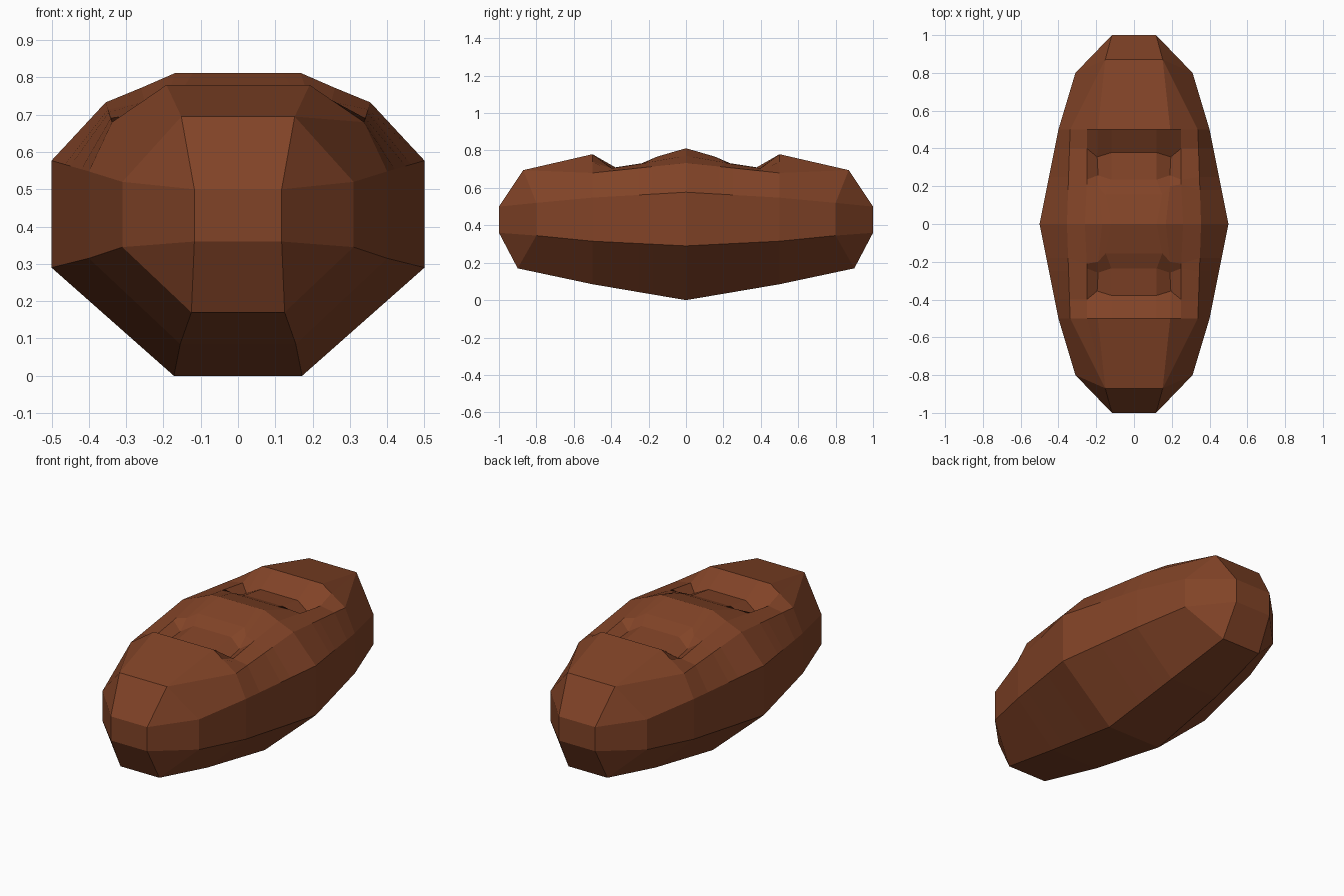
import bpy, bmesh

if "Cube" in bpy.data.objects:
    bpy.data.objects.remove(bpy.data.objects["Cube"])

mat = bpy.data.materials.new("baked brown")
mat.diffuse_color = (0.22, 0.056, 0.02, 1)
mat.use_nodes = True
mat.node_tree.nodes["Principled BSDF"].inputs["Base Color"].default_value = mat.diffuse_color

# Plain outer shell at the middle and at y = 0.5: bottom, low side, high side, shoulder
MID = [(.172, 0), (.5, .29), (.5, .577), (.355, .733)]
QTR = [(.155, .085), (.4, .315), (.4, .548), (.338, .68)]

# Top surface of each ring: rim, trench, crest as (x, y, z)
TOPS = [
    (0.00, [(.26, 0, .772), (.168, 0, .812), (.12, 0, .812)]),
    (0.18, [(.25, .21, .735), (.19, .2, .745), (.15, .155, .767)]),
    (0.25, [(.25, .235, .73), (.19, .258, .69), (.12, .235, .732)]),
    (0.40, [(.25, .4, .705), (.195, .355, .676), (.12, .378, .71)]),
    (0.50, [(.25, .5, .74), (.192, .5, .78), (.12, .5, .78)]),
]


def half_rings():
    rings = []
    for y, top in TOPS:
        t = y / .5
        shell = [(a[0] + (b[0] - a[0]) * t, y, a[1] + (b[1] - a[1]) * t)
                 for a, b in zip(MID, QTR)]
        rings.append(shell + top)
    # tapering end ring and blunt tip
    crown = (.152, .87, .695)
    rings.append([(.125, .9, .17), (.31, .8, .345), (.31, .8, .52)] + [crown] * 4)
    rings.append([(.117, 1, .36)] * 2 + [(.117, 1, .5)] * 5)
    return rings


def add_face(bm, pts):
    clean = []
    for p in pts:
        if p not in clean:
            clean.append(p)
    if len(clean) > 2:
        bm.faces.new([bm.verts.new(p) for p in clean])


# Body: loft the half rings, mirrored in x and y
bm = bmesh.new()
rings = half_rings()
flip = lambda p: (-p[0], p[1], p[2])
loops = [r + [flip(p) for p in reversed(r)] for r in rings]
for sy in (1, -1):
    side = [[(x, y * sy, z) for x, y, z in l] for l in loops]
    for a, b in zip(side, side[1:]):
        for i in range(len(a)):
            j = (i + 1) % len(a)
            add_face(bm, [a[i], a[j], b[j], b[i]])
    add_face(bm, side[-1])
bmesh.ops.remove_doubles(bm, verts=bm.verts, dist=.0005)
bmesh.ops.recalc_face_normals(bm, faces=bm.faces)
me = bpy.data.meshes.new("scored_loaf")
bm.to_mesh(me)
bm.free()
me.materials.append(mat)
obj = bpy.data.objects.new("scored_loaf", me)
bpy.context.collection.objects.link(obj)
